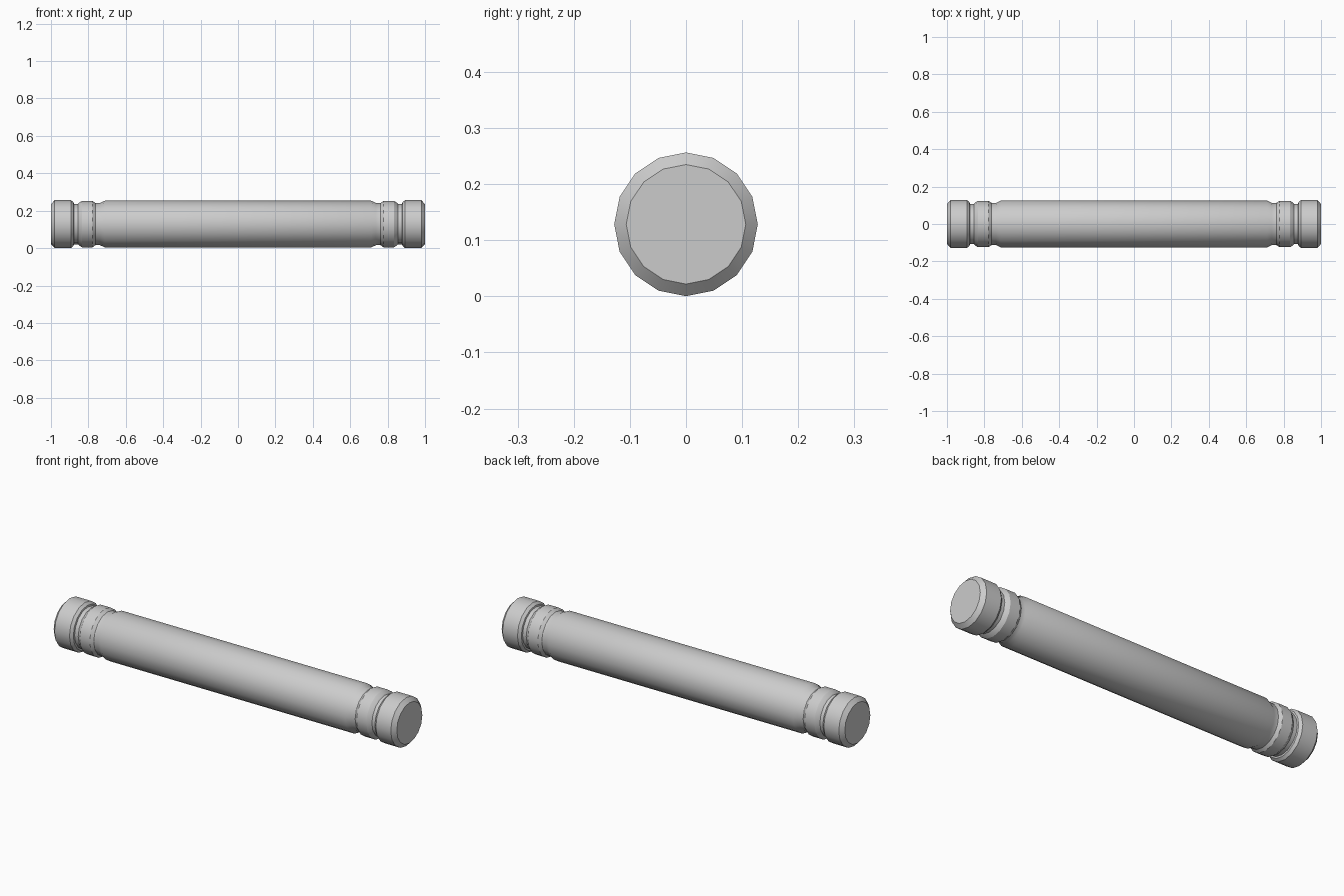
import bpy, bmesh, math

if "Cube" in bpy.data.objects:
    bpy.data.objects.remove(bpy.data.objects["Cube"])

SIDES = 16
CENTRE_Z = 0.1285

# Half profile (x, radius) from the middle of the rod out to one end
half = [
    (0.712, 0.125), (0.737, 0.113), (0.762, 0.113),   # wide shallow groove
    (0.778, 0.124), (0.835, 0.124),                   # collar
    (0.850, 0.114), (0.856, 0.108), (0.877, 0.108),   # stepped narrow groove
    (0.879, 0.116), (0.893, 0.128),
    (0.980, 0.128), (1.000, 0.1065),                  # end knob with chamfer
]
profile = [(-x, r) for x, r in reversed(half)] + half

# Turned rod: rings of vertices along x, bridged by quads
bm = bmesh.new()
rings = []
for x, r in profile:
    ring = []
    for i in range(SIDES):
        a = 2 * math.pi * i / SIDES
        ring.append(bm.verts.new((x, r * math.cos(a), CENTRE_Z + r * math.sin(a))))
    rings.append(ring)
for a, b in zip(rings, rings[1:]):
    for i in range(SIDES):
        j = (i + 1) % SIDES
        bm.faces.new((a[i], a[j], b[j], b[i]))

# Flat end caps
bm.faces.new(rings[0])
bm.faces.new(rings[-1])
bmesh.ops.recalc_face_normals(bm, faces=bm.faces)

mesh = bpy.data.meshes.new("turned_rod")
bm.to_mesh(mesh)
bm.free()
rod = bpy.data.objects.new("turned_rod", mesh)
bpy.context.collection.objects.link(rod)

# Smooth around the rod, crisp at chamfers and caps
bpy.context.view_layer.objects.active = rod
rod.select_set(True)
bpy.ops.object.shade_smooth_by_angle(angle=math.radians(30))
